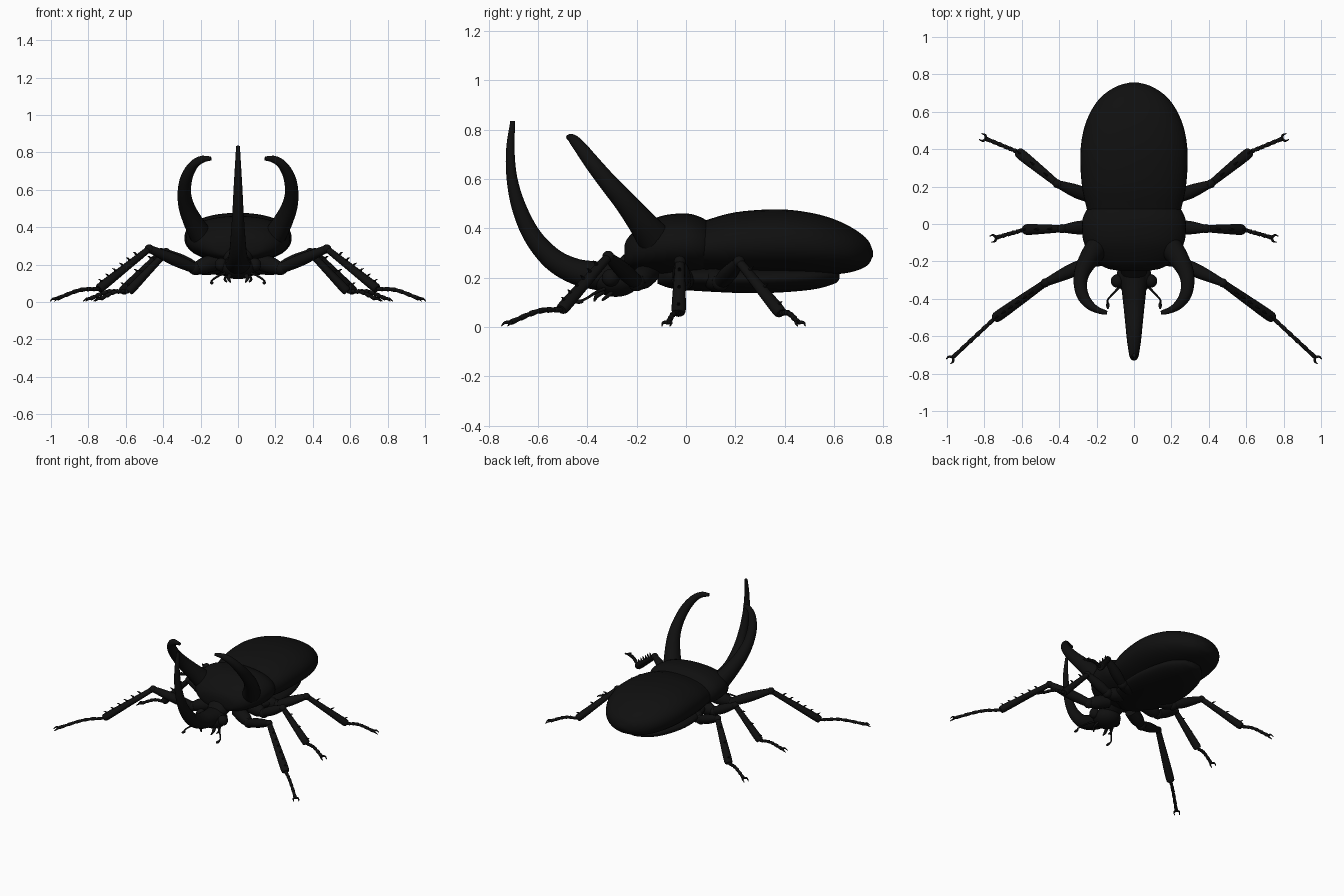
import bpy, bmesh, math
from mathutils import Vector

cube = bpy.data.objects.get("Cube")
if cube:
    bpy.data.objects.remove(cube, do_unlink=True)

black = bpy.data.materials.new("shell black")
black.use_nodes = True
COLOR = (0.005, 0.005, 0.005, 1)
black.diffuse_color = COLOR
shader = black.node_tree.nodes["Principled BSDF"]
shader.inputs["Base Color"].default_value = COLOR
shader.inputs["Roughness"].default_value = 0.5


def finish(name, bm, mirror):
    """Turn a bmesh into a smooth black object, mirrored across x if asked."""
    bmesh.ops.recalc_face_normals(bm, faces=bm.faces)
    mesh = bpy.data.meshes.new(name)
    bm.to_mesh(mesh)
    bm.free()
    mesh.materials.append(black)
    obj = bpy.data.objects.new(name, mesh)
    bpy.context.collection.objects.link(obj)
    if mirror:
        obj.modifiers.new("Mirror", 'MIRROR').use_mirror_merge = False
    bpy.ops.object.select_all(action='DESELECT')
    bpy.context.view_layer.objects.active = obj
    obj.select_set(True)
    bpy.ops.object.shade_smooth_by_angle(angle=math.radians(45))
    return obj


def smooth_path(keys, steps):
    """Catmull-Rom through keys of any dimension."""
    keys = [Vector(k) for k in keys]
    ext = [keys[0] * 2 - keys[1]] + keys + [keys[-1] * 2 - keys[-2]]
    out = []
    for a, b, c, d in zip(ext, ext[1:], ext[2:], ext[3:]):
        for i in range(steps):
            t = i / steps
            out.append((b * 2 + (c - a) * t + (a * 2 - b * 5 + c * 4 - d) * t**2
                        + (b * 3 - a - c * 3 + d) * t**3) * 0.5)
    return out + [keys[-1]]


def tube(name, keys, side=(1, 0, 0), axis=None, sides=12, steps=5, power=2, mirror=False):
    """Sweep an oval along keys of (x, y, z, half width, half height)."""
    pts = smooth_path(keys, steps)
    bm = bmesh.new()
    rings = []
    for i, p in enumerate(pts):
        tan = pts[min(i + 1, len(pts) - 1)].xyz - pts[max(i - 1, 0)].xyz
        tan = Vector(axis) if axis else tan.normalized()
        u = Vector(side)
        u = (u - tan * u.dot(tan)).normalized()
        v = tan.cross(u)
        ring = []
        for k in range(sides):
            a = 2 * math.pi * k / sides
            c, s = math.cos(a), math.sin(a)
            c = math.copysign(abs(c) ** (2 / power), c)
            s = math.copysign(abs(s) ** (2 / power), s)
            ring.append(bm.verts.new(p.xyz + u * c * p[3] + v * s * p[4]))
        rings.append(ring)
    for r, q in zip(rings, rings[1:]):
        for k in range(sides):
            n = (k + 1) % sides
            bm.faces.new((r[k], r[n], q[n], q[k]))
    bm.faces.new(rings[0])
    bm.faces.new(rings[-1])
    return finish(name, bm, mirror)


def shell(name, sections, power=2.0):
    """Body shell from (y, half width, top, bottom) sections."""
    keys = [(0, y, (t + b) / 2, w, (t - b) / 2) for y, w, t, b in sections]
    return tube(name, keys, axis=(0, 1, 0), sides=40, power=power)


def ball(name, center, size, mirror=True):
    bm = bmesh.new()
    bmesh.ops.create_uvsphere(bm, u_segments=20, v_segments=12, radius=1)
    for v in bm.verts:
        v.co = Vector(center) + v.co * Vector(size)
    return finish(name, bm, mirror)


# Body shells
shell("wing_cases", [(.07, .25, .43, .22), (.2, .278, .465, .212), (.37, .287, .477, .21),
                     (.5, .27, .464, .21), (.6, .232, .437, .213), (.68, .175, .398, .225),
                     (.735, .095, .355, .25), (.757, .02, .31, .285)], 2.2)
shell("thorax_shield", [(-.25, .08, .33, .25), (-.235, .15, .362, .235), (-.19, .215, .405, .222),
                        (-.1, .268, .45, .215), (0, .278, .46, .215), (.06, .262, .445, .22),
                        (.1, .23, .42, .23)], 2.2)
shell("belly", [(-.115, .03, .22, .175), (-.05, .13, .25, .155), (.1, .2, .25, .143),
                (.3, .215, .25, .137), (.5, .165, .25, .15), (.6, .08, .24, .175),
                (.622, .02, .225, .195)])

# Head with eyes
ball("head", (0, -.285, .185), (.095, .095, .063), mirror=False)
tube("neck", [(0, -.28, .2, .06, .05), (0, -.2, .26, .09, .06)], sides=20)
ball("eye", (.09, -.305, .2), (.034, .036, .036))

# Horns
tube("head_horn", [(0, -.27, .2, .075, .06), (0, -.36, .208, .065, .058), (0, -.45, .226, .055, .052),
                   (0, -.54, .275, .046, .045), (0, -.62, .365, .038, .037),
                   (0, -.675, .48, .03, .03), (0, -.705, .6, .024, .022),
                   (0, -.712, .72, .017, .017), (0, -.702, .835, .01, .01)], sides=20)
tube("thorax_horn", [(.2, -.13, .36, .06, .07), (.24, -.185, .43, .052, .056),
                     (.275, -.25, .51, .043, .045), (.287, -.315, .585, .036, .038),
                     (.275, -.38, .665, .032, .032), (.24, -.43, .73, .025, .026),
                     (.195, -.46, .762, .017, .02), (.145, -.475, .768, .01, .012)],
     side=(1, 0, -.3), sides=20, mirror=True)

# Antennae and mouthparts
tube("antenna", [(.07, -.33, .155, .007, .007), (.105, -.365, .14, .006, .006),
                 (.14, -.405, .115, .005, .005), (.14, -.43, .105, .005, .005)], sides=8, mirror=True)
ball("antenna_club", (.14, -.435, .103), (.009, .02, .009))
tube("jaw", [(.04, -.33, .15, .014, .014), (.05, -.36, .128, .01, .01),
             (.04, -.372, .105, .004, .004)], sides=8, mirror=True)
tube("palp", [(.062, -.3, .14, .008, .008), (.07, -.325, .12, .007, .007),
              (.06, -.34, .108, .004, .004)], sides=8, mirror=True)


# Legs
def leg(name, root, hip, knee, ankle, toe, spines):
    root, hip, knee, ankle, toe = map(Vector, (root, hip, knee, ankle, toe))
    up = Vector((0, 0, 1))

    def limb(part, spec, sides=12):
        keys = [(*p, r, r * flat) for p, r, flat in spec]
        tube(name + "_" + part, keys, side=up, sides=sides, steps=4, mirror=True)

    limb("coxa", [(root, .045, 1), (root.lerp(hip, .6), .045, 1), (hip, .03, 1)])
    ball(name + "_hip", hip, (.035, .035, .035))
    limb("femur", [(hip, .028, 1.1), (hip.lerp(knee, .45), .033, 1.1), (knee, .02, 1)])
    ball(name + "_knee", knee, (.024, .024, .024))
    limb("tibia", [(knee, .017, 1.1), (knee.lerp(ankle, .5), .021, 1.2),
                   (knee.lerp(ankle, .93), .025, 1.15), (ankle, .02, 1)])

    # Spines along the outer edge of the shin
    shin = (ankle - knee).normalized()
    out = (up - shin * up.dot(shin)).normalized()
    for i in range(spines):
        p = knee.lerp(ankle, .22 + .68 * i / max(spines - 1, 1)) + out * .014
        limb(f"spine_{i + 1}", [(p, .008, 1), (p + out * .018 + shin * .004, .005, 1),
                                (p + out * .03 + shin * .012, .001, 1)], 6)

    # Jointed foot: short segments, each flared at its end
    bend = ankle.lerp(toe, .45) + up * .018
    path = smooth_path([ankle, bend, toe], 3)
    for i, (a, b) in enumerate(zip(path, path[1:])):
        limb(f"foot_joint_{i + 1}", [(a, .009, 1), (a.lerp(b, .8), .012, 1), (b, .008, 1)], 8)

    # Forked claw
    d = toe - ankle
    d.z = 0
    d.normalize()
    n = d.cross(up)
    for s, word in ((1, "front"), (-1, "rear")):
        limb("claw_" + word, [(toe, .008, 1), (toe + d * .014 + n * s * .017, .006, 1),
                              (toe + d * .034 + n * s * .017 - up * .014, .002, 1)], 8)


leg("front_leg", (.1, -.15, .22), (.23, -.2, .18), (.475, -.315, .285),
    (.745, -.505, .07), (.968, -.712, .018), 6)
leg("middle_leg", (.1, -.01, .2), (.22, -.015, .18), (.385, -.025, .265),
    (.585, -.03, .055), (.735, -.072, .018), 3)
leg("rear_leg", (.1, .1, .2), (.22, .14, .18), (.41, .215, .265),
    (.62, .385, .055), (.79, .455, .018), 3)
